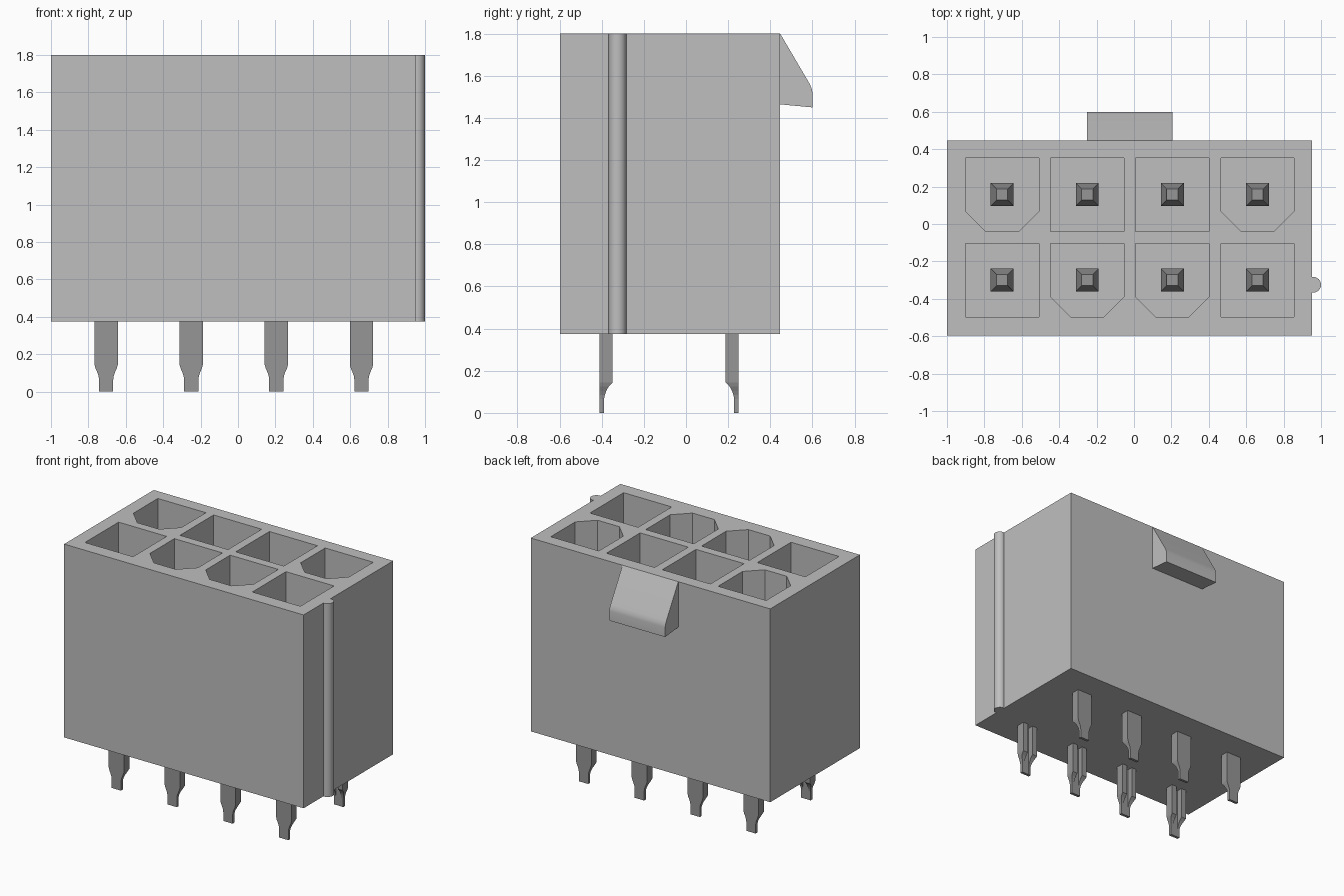
import bpy, bmesh, math

cube = bpy.data.objects.get("Cube")
if cube:
    bpy.data.objects.remove(cube, do_unlink=True)


def material(name, grey):
    m = bpy.data.materials.new(name)
    m.use_nodes = True
    color = (grey, grey, grey, 1)
    m.diffuse_color = color
    m.node_tree.nodes["Principled BSDF"].inputs["Base Color"].default_value = color
    return m


housing_grey = material("housing grey", 0.52)
pin_grey = material("pin dark grey", 0.305)


def loft(bm, rings):
    """Skin a stack of equal-length point rings and cap both ends."""
    rows = [[bm.verts.new(p) for p in ring] for ring in rings]
    n = len(rows[0])
    for a, b in zip(rows, rows[1:]):
        for i in range(n):
            j = (i + 1) % n
            bm.faces.new((a[i], a[j], b[j], b[i]))
    bm.faces.new(rows[0][::-1])
    bm.faces.new(rows[-1])


def finish(bm, name, mat, angle=None):
    bmesh.ops.recalc_face_normals(bm, faces=bm.faces)
    mesh = bpy.data.meshes.new(name)
    bm.to_mesh(mesh)
    bm.free()
    mesh.materials.append(mat)
    obj = bpy.data.objects.new(name, mesh)
    bpy.context.collection.objects.link(obj)
    bpy.ops.object.select_all(action='DESELECT')
    bpy.context.view_layer.objects.active = obj
    obj.select_set(True)
    if angle:
        bpy.ops.object.shade_smooth_by_angle(angle=math.radians(angle))
    return obj


BOTTOM, TOP, FLOOR = 0.375, 1.8, 0.6
COLUMNS = [-0.705 + 0.455 * i for i in range(4)]
ROWS = {"front": -0.3, "back": 0.157}

# Socket cutters: square, or with the two front corners cut off
bm = bmesh.new()
for row, cy in ROWS.items():
    for i, cx in enumerate(COLUMNS):
        h = 0.196
        keyed = (i in (1, 2)) == (row == "front")
        c = 0.107 if keyed else 0
        outline = [(h, h), (-h, h)]
        if keyed:
            outline += [(-h, c - h), (c - h, -h), (h - c, -h), (h, c - h)]
        else:
            outline += [(-h, -h), (h, -h)]
        loft(bm, [[(cx + x, cy + y, z) for x, y in outline] for z in (FLOOR, TOP + 0.1)])
cutter = finish(bm, "socket_cutter", housing_grey)
cutter.hide_render = True

# Housing block with the sockets cut out
bm = bmesh.new()
corners = [(-1, -0.597), (0.953, -0.597), (0.953, 0.447), (-1, 0.447)]
loft(bm, [[(x, y, z) for x, y in corners] for z in (BOTTOM, TOP)])
housing = finish(bm, "housing", housing_grey)
cut = housing.modifiers.new("sockets", 'BOOLEAN')
cut.operation = 'DIFFERENCE'
cut.solver = 'EXACT'
cut.object = cutter
bpy.ops.object.modifier_apply(modifier=cut.name)
bpy.data.objects.remove(cutter, do_unlink=True)

# Round rib on the left side
bm = bmesh.new()
r = 0.042
circle = [(math.cos(math.tau * k / 32) * r, math.sin(math.tau * k / 32) * r) for k in range(32)]
loft(bm, [[(0.958 + x, -0.325 + y, z) for x, y in circle] for z in (BOTTOM, TOP)])
finish(bm, "side_rib", housing_grey, 30)

# Latch ramp on the back
bm = bmesh.new()
ramp = [(0.44, TOP), (0.447, TOP), (0.585, 1.565), (0.596, 1.542), (0.6, 1.52),
        (0.6, 1.45), (0.44, 1.465)]
loft(bm, [[(x, y, z) for y, z in ramp] for x in (-0.25, 0.205)])
finish(bm, "latch", housing_grey, 30)

# Contact legs: channel section (height, half width, depth) thinning to a flat blade
LEG = [(0.4, 0.0625, 0.062), (0.145, 0.0625, 0.062), (0.125, 0.057, 0.043),
       (0.105, 0.048, 0.032), (0.085, 0.041, 0.025), (0.065, 0.038, 0.021), (0, 0.038, 0.021)]
GROOVE, PLATE = 0.022, 0.02
for row, cy in ROWS.items():
    outer, inward = (-0.41, 1) if row == "front" else (0.25, -1)
    for i, cx in enumerate(COLUMNS):
        bm = bmesh.new()
        rings = []
        for z, w, d in LEG:
            half = [(w, 0), (w, d), (GROOVE, d), (GROOVE, PLATE)]
            section = half + [(-x, y) for x, y in reversed(half)]
            rings.append([(cx + x, outer + inward * y, z) for x, y in section])
        loft(bm, rings)
        finish(bm, f"{row}_leg_{i + 1}", pin_grey)

        # Square contact post with a tapered tip inside the socket
        bm = bmesh.new()
        post = [(FLOOR - 0.02, 0.061), (1.15, 0.061), (1.25, 0.03)]
        loft(bm, [[(cx - h, cy - h, z), (cx + h, cy - h, z), (cx + h, cy + h, z),
                   (cx - h, cy + h, z)] for z, h in post])
        finish(bm, f"{row}_post_{i + 1}", pin_grey)
